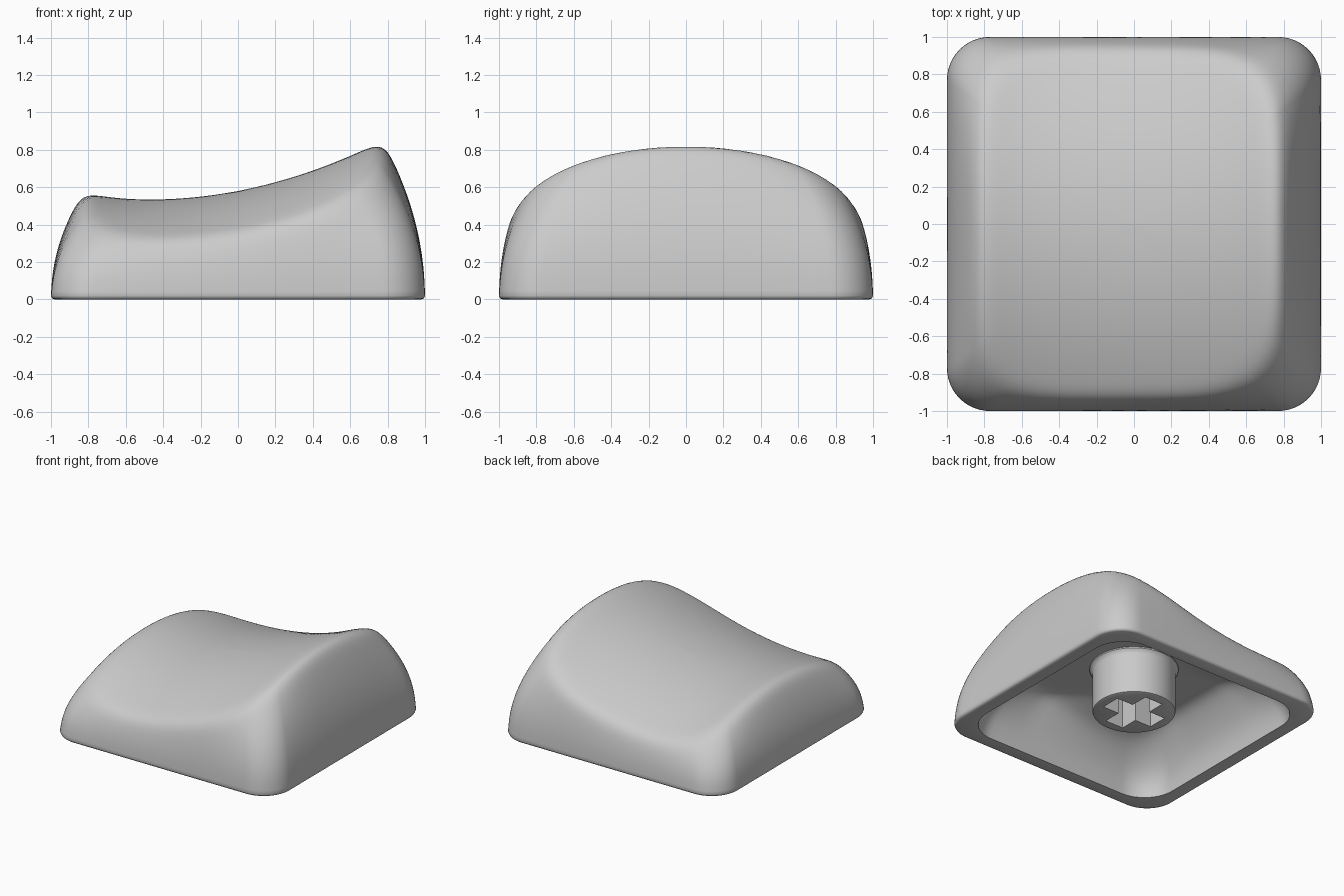
import bpy, bmesh, math
from mathutils import Vector

cube = bpy.data.objects.get("Cube")
if cube:
    bpy.data.objects.remove(cube, do_unlink=True)

grey = bpy.data.materials.new("light grey plastic")
grey.use_nodes = True
grey.diffuse_color = (0.6, 0.6, 0.6, 1)
grey.node_tree.nodes["Principled BSDF"].inputs["Base Color"].default_value = (0.6, 0.6, 0.6, 1)


def add_object(name, bm):
    bmesh.ops.recalc_face_normals(bm, faces=bm.faces)
    mesh = bpy.data.meshes.new(name)
    bm.to_mesh(mesh)
    bm.free()
    obj = bpy.data.objects.new(name, mesh)
    bpy.context.collection.objects.link(obj)
    mesh.materials.append(grey)
    return obj


def smooth(obj, degrees):
    bpy.ops.object.select_all(action="DESELECT")
    obj.select_set(True)
    bpy.context.view_layer.objects.active = obj
    bpy.ops.object.shade_smooth_by_angle(angle=math.radians(degrees))


# Dished top: hollow across x, arched along y
def top_height(x, y):
    bend = 0.2 if x > -0.48 else 0.3
    return 0.533 + bend * (x + 0.48) ** 2 - 0.25 * y * y


def ceiling_height(x, y):
    return min(0.43, top_height(x, y) - 0.09)


# Rounded square footprint at height z
ARC, SIDE = 12, 16


def outline(z, inset, r):
    half = 1 - inset - r
    arcs = []
    for k, (sx, sy) in enumerate(((1, 1), (-1, 1), (-1, -1), (1, -1))):
        arcs.append([Vector((sx * half + r * math.cos(a), sy * half + r * math.sin(a), z))
                     for a in (math.pi / 2 * (k + i / ARC) for i in range(ARC + 1))])
    points = []
    for k, arc in enumerate(arcs):
        end = arcs[(k + 1) % 4][0]
        points += arc + [arc[-1].lerp(end, i / SIDE) for i in range(1, SIDE)]
    return points


# Bulging rounded rim of the top, squarer on the left-hand low side
def rim_point(p, low, high, depth):
    half, power = (high, 4.2) if p.x > 0 else (low, 5.2)
    scale = (abs(p.x / half) ** power + abs(p.y / depth) ** power) ** (-1 / power)
    return p.x * scale, p.y * scale


def resample(path, count):
    lengths = [0]
    for a, b in zip(path, path[1:]):
        lengths.append(lengths[-1] + (b - a).length)
    result, k = [], 0
    for i in range(count):
        target = lengths[-1] * i / (count - 1)
        while k < len(path) - 2 and lengths[k + 1] < target:
            k += 1
        step = lengths[k + 1] - lengths[k]
        result.append(path[k].lerp(path[k + 1], (target - lengths[k]) / step))
    return result


# Profiles running up the curved wall, over a softened rim and in to the centre
def profiles(base, rim, height, passes, count):
    result = []
    for p in base:
        x, y = rim_point(p, *rim)
        z = height(x, y)
        path = []
        for t in (i / 40 for i in range(40)):
            path.append(Vector((p.x + (x - p.x) * t * t, p.y + (y - p.y) * t * t,
                                p.z + (z - p.z) * t)))
        path += [Vector((x * s, y * s, height(x * s, y * s)))
                 for s in (1 - i / 40 for i in range(41))]
        path = resample(path, count)
        for _ in range(passes):
            path = path[:1] + [(a + 2 * b + c) / 4 for a, b, c in
                               zip(path, path[1:], path[2:])] + path[-1:]
        result.append(path)
    return result


outer = profiles(outline(0.02, 0, 0.23), (0.83, 0.775, 0.94), top_height, 12, 64)
inner = profiles(outline(0, 0.115, 0.26), (0.64, 0.62, 0.7), ceiling_height, 8, 44)
lips = [outline(0, 0.02, 0.21), outline(0.006, 0.006, 0.224)]

# Cap shell: ceiling, inner wall, bottom lip, outer wall and top in one skin
bm = bmesh.new()
columns = []
for k in range(len(outer)):
    path = inner[k][::-1] + [lips[0][k], lips[1][k]] + outer[k]
    columns.append([bm.verts.new(p) for p in path])
for a, b in zip(columns, columns[1:] + columns[:1]):
    for i in range(len(a) - 1):
        bm.faces.new((a[i], b[i], b[i + 1], a[i + 1]))
bmesh.ops.remove_doubles(bm, verts=bm.verts, dist=0.0001)
cap = add_object("cap_shell", bm)
smooth(cap, 50)

# Mounting stem: turned post with a slightly flared collar at the ceiling
bm = bmesh.new()
post = [(0, 0.06), (0.29, 0.06), (0.301, 0.065), (0.305, 0.076), (0.305, 0.385),
        (0.312, 0.405), (0.325, 0.42), (0.325, 0.48), (0, 0.48)]
verts = [bm.verts.new((r, 0, z)) for r, z in post]
edges = [bm.edges.new(pair) for pair in zip(verts, verts[1:])]
bmesh.ops.spin(bm, geom=verts + edges, cent=(0, 0, 0), axis=(0, 0, 1),
               angle=math.tau, steps=64, use_merge=False)
bmesh.ops.remove_doubles(bm, verts=bm.verts, dist=0.0001)
stem = add_object("mounting_stem", bm)

# Cross-shaped socket cut into the stem
bm = bmesh.new()
ARM, HALF = 0.225, 0.08
cross = []
for k in range(4):
    c, s = round(math.cos(k * math.pi / 2)), round(math.sin(k * math.pi / 2))
    cross += [(c * x - s * y, s * x + c * y)
              for x, y in ((ARM, -HALF), (ARM, HALF), (HALF, HALF))]
base = bm.faces.new([bm.verts.new((x, y, 0)) for x, y in cross])
tip = bmesh.ops.extrude_face_region(bm, geom=[base])["geom"]
bmesh.ops.translate(bm, vec=(0, 0, 0.42),
                    verts=[v for v in tip if isinstance(v, bmesh.types.BMVert)])
cutter = add_object("socket_cutter", bm)
cutter.hide_render = True

cut = stem.modifiers.new("socket", "BOOLEAN")
cut.operation = "DIFFERENCE"
cut.solver = "EXACT"
cut.object = cutter
bpy.ops.object.select_all(action="DESELECT")
bpy.context.view_layer.objects.active = stem
stem.select_set(True)
bpy.ops.object.modifier_apply(modifier=cut.name)
bpy.data.objects.remove(cutter, do_unlink=True)
smooth(stem, 35)
